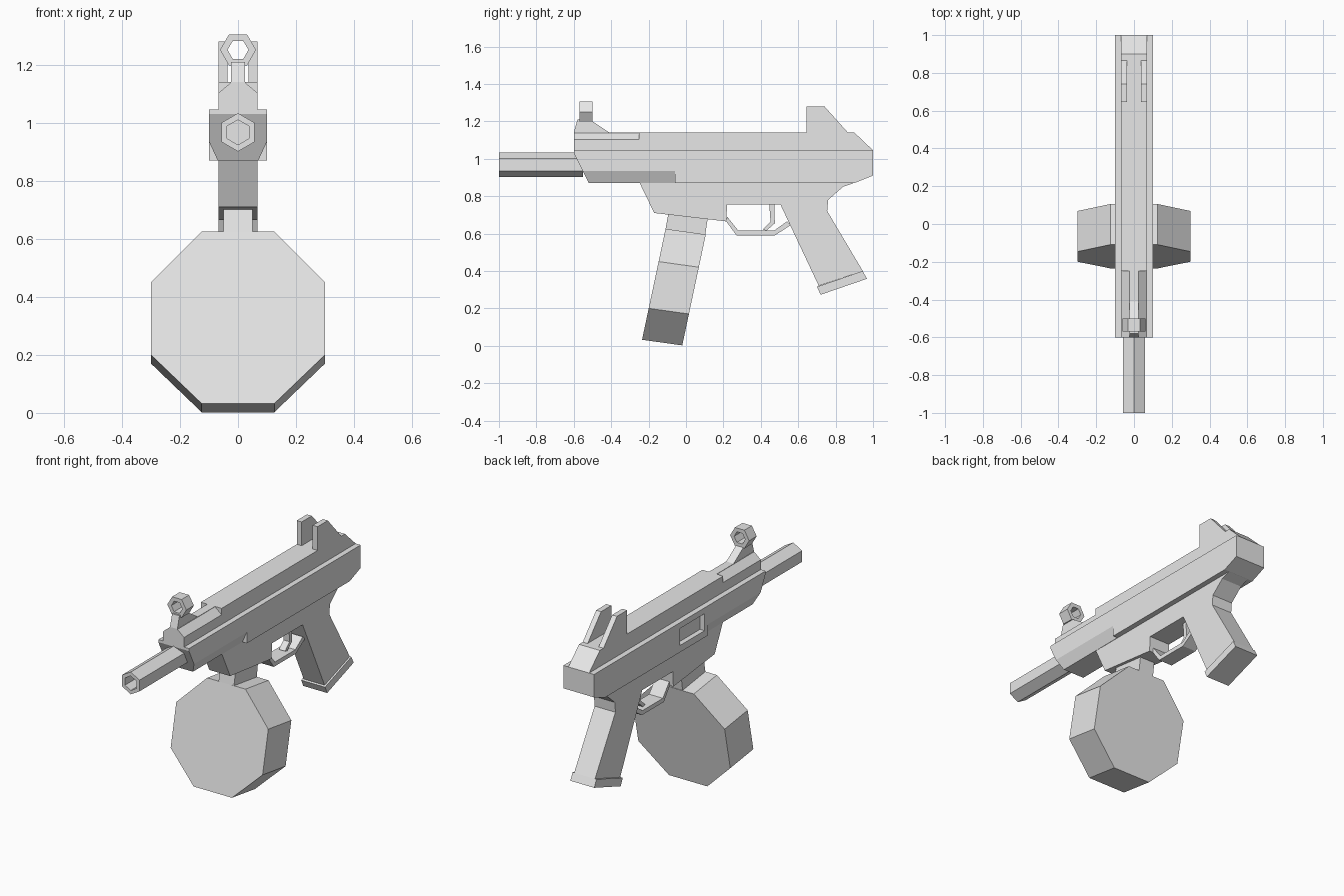
import bpy, bmesh
from math import sin, cos, pi
from mathutils import Vector

cube = bpy.data.objects.get("Cube")
if cube:
    bpy.data.objects.remove(cube, do_unlink=True)

# One flat grey for everything
grey = bpy.data.materials.new("light_grey")
grey.use_nodes = True
grey.diffuse_color = (0.8, 0.8, 0.8, 1)
grey.node_tree.nodes["Principled BSDF"].inputs["Base Color"].default_value = (0.8, 0.8, 0.8, 1)


def sweep(name, points, offset):
    """Close a flat outline and extrude it along an offset."""
    bm = bmesh.new()
    face = bm.faces.new([bm.verts.new(p) for p in points])
    out = bmesh.ops.extrude_face_region(bm, geom=[face], use_keep_orig=True)
    moved = [v for v in out["geom"] if isinstance(v, bmesh.types.BMVert)]
    bmesh.ops.translate(bm, verts=moved, vec=Vector(offset))
    bmesh.ops.recalc_face_normals(bm, faces=bm.faces)
    mesh = bpy.data.meshes.new(name)
    bm.to_mesh(mesh)
    bm.free()
    mesh.materials.append(grey)
    obj = bpy.data.objects.new(name, mesh)
    bpy.context.collection.objects.link(obj)
    return obj


def slab(name, yz, x0, x1):
    return sweep(name, [(x0, y, z) for y, z in yz], (x1 - x0, 0, 0))


def bar(name, xz, y0, y1):
    return sweep(name, [(x, y0, z) for x, z in xz], (0, y1 - y0, 0))


def hexagon(radius, z, turn=0):
    return [(radius * cos(i * pi / 3 + turn), z + radius * sin(i * pi / 3 + turn)) for i in range(6)]


def cut(obj, cutter):
    cutter.hide_render = True
    mod = obj.modifiers.new("cut", "BOOLEAN")
    mod.operation = "DIFFERENCE"
    mod.solver = "EXACT"
    mod.object = cutter
    bpy.context.view_layer.objects.active = obj
    bpy.ops.object.modifier_apply(modifier=mod.name)
    bpy.data.objects.remove(cutter, do_unlink=True)


W = 0.068  # half width of the narrow parts

# Wide middle housing with chamfered fore end and side port
housing = slab("housing", [(-0.6, 1.045), (1, 1.045), (1, 0.91), (0.9, 0.87),
                           (-0.52, 0.87), (-0.6, 1.03)], -0.1, 0.1)
for s in (-1, 1):
    cut(housing, bar("chamfer_cutter", [(s * 0.1, 0.935), (s * 0.13, 0.935), (s * 0.13, 0.84),
                                        (s * 0.056, 0.84)], -0.7, -0.06))
cut(housing, slab("port_cutter", [(-0.03, 0.91), (0.2, 0.91), (0.2, 1.01), (-0.03, 1.01)], -0.2, -0.07))

# Top rail, bevelled at the front
top_rail = slab("top_rail", [(-0.6, 1.04), (-0.6, 1.14), (0.9, 1.14), (1, 1.045), (1, 1.04)], -W, W)
for s in (-1, 1):
    cut(top_rail, bar("bevel_cutter", [(s * 0.08, 1.092), (s * 0.08, 1.2), (s * 0.025, 1.2),
                                       (s * 0.025, 1.138)], -0.7, -0.25))

# Rear sight ears
for side, s in (("left", 1), ("right", -1)):
    slab(side + "_rear_sight_ear", [(0.645, 1.135), (0.645, 1.28), (0.74, 1.28), (0.87, 1.135)],
         s * 0.036, s * W)

# Front sight post and ring
slab("front_sight_post", [(-0.6, 1.13), (-0.6, 1.14), (-0.58, 1.21), (-0.5, 1.21),
                          (-0.5, 1.2), (-0.41, 1.14), (-0.41, 1.13)], -0.024, 0.024)
ring = bar("front_sight_ring", hexagon(0.062, 1.251), -0.57, -0.5)
cut(ring, bar("ring_cutter", hexagon(0.036, 1.251), -0.7, -0.4))

# Hexagonal barrel with bore
barrel = bar("barrel", hexagon(0.066, 0.967, pi / 6), -1, -0.55)
cut(barrel, bar("bore_cutter", hexagon(0.043, 0.967, pi / 6), -1.1, -0.9))

# Lower frame and grip
slab("lower_frame_and_grip", [(-0.25, 0.875), (-0.17, 0.71), (0.215, 0.665), (0.22, 0.755),
                              (0.505, 0.755), (0.71, 0.32), (0.945, 0.4), (0.755, 0.72),
                              (0.76, 0.78), (0.84, 0.85), (0.9, 0.871)], -W, W)
slab("grip_base_plate", [(0.7, 0.315), (0.945, 0.4), (0.967, 0.358), (0.72, 0.273)], -0.078, 0.078)

# Trigger and guard
slab("trigger_guard", [(0.215, 0.67), (0.22, 0.69), (0.28, 0.615), (0.47, 0.615), (0.54, 0.665),
                       (0.56, 0.645), (0.475, 0.59), (0.27, 0.59), (0.215, 0.665)], -0.045, 0.045)
slab("trigger", [(0.445, 0.76), (0.472, 0.76), (0.475, 0.655), (0.43, 0.615), (0.41, 0.622),
                 (0.452, 0.662)], -0.02, 0.02)

# Tilted octagonal drum and its neck
half = [(0.125, 0.625), (0.3, 0.45), (0.3, 0.2), (0.125, 0.032)]
octagon = half + [(-x, z) for x, z in reversed(half)]
sweep("drum", [(x, -0.235 + 0.212 * (z - 0.032), z) for x, z in octagon], (0.215, 0, 0)[::-1] and (0, 0.215, -0.03))
slab("drum_neck", [(-0.111, 0.615), (-0.09, 0.73), (0.12, 0.71), (0.102, 0.585)], -0.05, 0.05)
